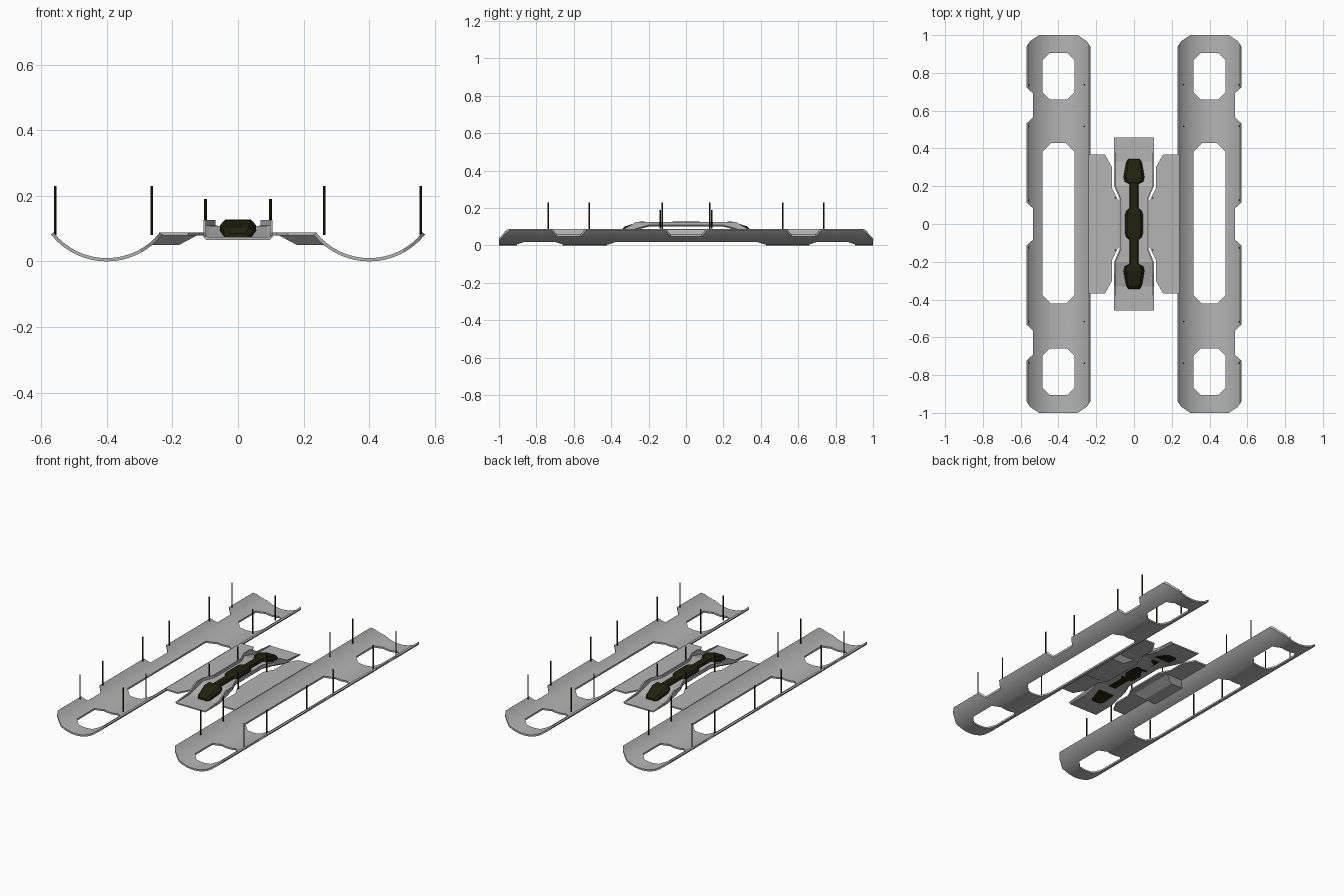
import bpy, bmesh, math

if "Cube" in bpy.data.objects:
    bpy.data.objects.remove(bpy.data.objects["Cube"])

def material(name, rgb):
    m = bpy.data.materials.new(name)
    m.diffuse_color = (*rgb, 1)
    m.use_nodes = True
    m.node_tree.nodes["Principled BSDF"].inputs["Base Color"].default_value = m.diffuse_color
    return m

GREY = material("light grey metal", (0.46, 0.46, 0.46))
DARK = material("dark olive", (0.016, 0.015, 0.005))


def finish(name, bm, mat, smooth=False):
    bmesh.ops.recalc_face_normals(bm, faces=bm.faces)
    me = bpy.data.meshes.new(name)
    bm.to_mesh(me)
    bm.free()
    ob = bpy.data.objects.new(name, me)
    bpy.context.collection.objects.link(ob)
    if mat:
        me.materials.append(mat)
    if smooth:
        smooth_by_angle(ob)
    return ob


def smooth_by_angle(ob):
    bpy.ops.object.select_all(action='DESELECT')
    ob.select_set(True)
    bpy.context.view_layer.objects.active = ob
    bpy.ops.object.shade_smooth_by_angle(angle=math.radians(30))


def loft(bm, rings):
    """Closed solid through rings of equal point count."""
    vs = [[bm.verts.new(p) for p in r] for r in rings]
    n = len(rings[0])
    for a, b in zip(vs, vs[1:]):
        for i in range(n):
            bm.faces.new((a[i], a[(i + 1) % n], b[(i + 1) % n], b[i]))
    bm.faces.new(vs[0])
    bm.faces.new(vs[-1][::-1])


def prism(bm, pts, z0, z1):
    loft(bm, [[(x, y, z) for x, y in pts] for z in (z0, z1)])


def octagon(cx, cy, hx, hy, c):
    return [(cx + sx * (hx - a), cy + sy * (hy - b)) for sx, sy, a, b in (
        (1, 1, c, 0), (1, 1, 0, c), (1, -1, 0, c), (1, -1, c, 0),
        (-1, -1, c, 0), (-1, -1, 0, c), (-1, 1, 0, c), (-1, 1, c, 0))]


def make_tray(s, name):
    # curved trough sheet
    def arc(r, y):
        return [(s * 0.4 + r * math.sin(a), y, 0.2175 - r * math.cos(a))
                for a in [math.radians(-51.5 + 103 * i / 16) for i in range(17)]]
    bm = bmesh.new()
    loft(bm, [arc(0.2175, y) + arc(0.2075, y)[::-1] for y in (-1, 1)])
    tray = finish(name, bm, GREY)
    # cut-outs: three windows, three outer notches, four rounded corners
    bm = bmesh.new()
    cut = [octagon(s * 0.4, 0.003, 0.085, 0.425, 0.045)]
    cut += [octagon(s * 0.4, t * 0.782, 0.085, 0.122, 0.037) for t in (-1, 1)]
    for cy, h in ((-0.628, 0.101), (0, 0.12), (0.628, 0.101)):
        cut.append([(s * 0.575, cy - h), (s * 0.535, cy - h + 0.037),
                    (s * 0.535, cy + h - 0.037), (s * 0.575, cy + h),
                    (s * 0.62, cy + h), (s * 0.62, cy - h)])
    for t in (-1, 1):
        for d in (-1, 1):
            cut.append([(s * 0.4 + d * x, t * y) for x, y in (
                (0.175, 0.93), (0.15, 0.968), (0.095, 1.005), (0.095, 1.05), (0.22, 1.05), (0.22, 0.93))])
    for pts in cut:
        prism(bm, pts, -0.1, 0.3)
    cutter = finish("tray_cutter", bm, None)
    cutter.hide_render = True
    mod = tray.modifiers.new("cutouts", 'BOOLEAN')
    mod.operation, mod.solver, mod.object = 'DIFFERENCE', 'EXACT', cutter
    bpy.context.view_layer.objects.active = tray
    bpy.ops.object.modifier_apply(modifier=mod.name)
    bpy.data.objects.remove(cutter)
    smooth_by_angle(tray)


for s, side in ((-1, "left"), (1, "right")):
    make_tray(s, side + "_tray")

    # flat side plate joining tray towards the centre
    half = [(0.24, 0.367), (0.153, 0.367), (0.116, 0.30), (0.116, 0.19), (0.083, 0.125)]
    bm = bmesh.new()
    prism(bm, [(s * x, y) for x, y in half] + [(s * x, -y) for x, y in half[::-1]], 0.079, 0.088)
    finish(side + "_plate", bm, GREY)

    # bracket block under the plate
    bm = bmesh.new()
    prof = [(0.125, 0.079), (0.18, 0.05), (0.265, 0.05), (0.242, 0.079)]
    loft(bm, [[(s * x, y * (1 if z > 0.06 else 0.8), z) for x, z in prof] for y in (-0.15, 0.15)])
    finish(side + "_bracket", bm, GREY)

# central bridge channel: (y, half width, floor z, wall top z)
half = [(0.457, 0.105, 0.074, 0.077), (0.33, 0.105, 0.074, 0.088), (0.265, 0.105, 0.09, 0.126),
        (0.20, 0.105, 0.108, 0.126), (0.135, 0.077, 0.108, 0.126)]
stations = [(-y, w, f, t) for y, w, f, t in half] + half[::-1]
bm = bmesh.new()
T = 0.008
loft(bm, [[(-w, y, t), (-w, y, f), (-w + T, y, f - T), (w - T, y, f - T), (w, y, f), (w, y, t),
           (w - T, y, t), (w - T, y, f + 0.002), (w - 2 * T, y, f), (-w + 2 * T, y, f),
           (-w + T, y, f + 0.002), (-w + T, y, t)] for y, w, f, t in stations])
finish("bridge_channel", bm, GREY)

# dark spine with end pads and middle knob: (y, half width, bottom z, top z)
half = [(0.345, 0.030, 0.066, 0.085), (0.325, 0.042, 0.066, 0.102), (0.25, 0.055, 0.085, 0.126),
        (0.225, 0.050, 0.098, 0.128), (0.213, 0.025, 0.10, 0.122), (0.083, 0.025, 0.10, 0.122),
        (0.068, 0.042, 0.10, 0.127), (0.05, 0.047, 0.10, 0.128)]
stations = [(-y, w, b, t) for y, w, b, t in half] + half[::-1]
bm = bmesh.new()
loft(bm, [[(-w, y, b), (w, y, b), (w, y, b + 0.6 * (t - b)), (0.75 * w, y, t),
           (-0.75 * w, y, t), (-w, y, b + 0.6 * (t - b))] for y, w, b, t in stations])
finish("spine", bm, DARK)


# thin upright pins
def pin(name, x, y, z0, z1):
    bm = bmesh.new()
    prism(bm, [(x + 0.004 * math.cos(i * math.pi / 4), y + 0.004 * math.sin(i * math.pi / 4))
               for i in range(8)], z0, z1)
    finish(name, bm, DARK, True)


for sx in (-1, 1):
    for sy in (-1, 1):
        for y in (0.737, 0.517, 0.127):
            pin("outer_pin", sx * 0.557, sy * y, 0.08, 0.23)
        for y in (0.737, 0.517):
            pin("inner_pin", sx * 0.263, sy * y, 0.08, 0.23)
        pin("bridge_pin", sx * 0.099, sy * 0.138, 0.09, 0.19)
